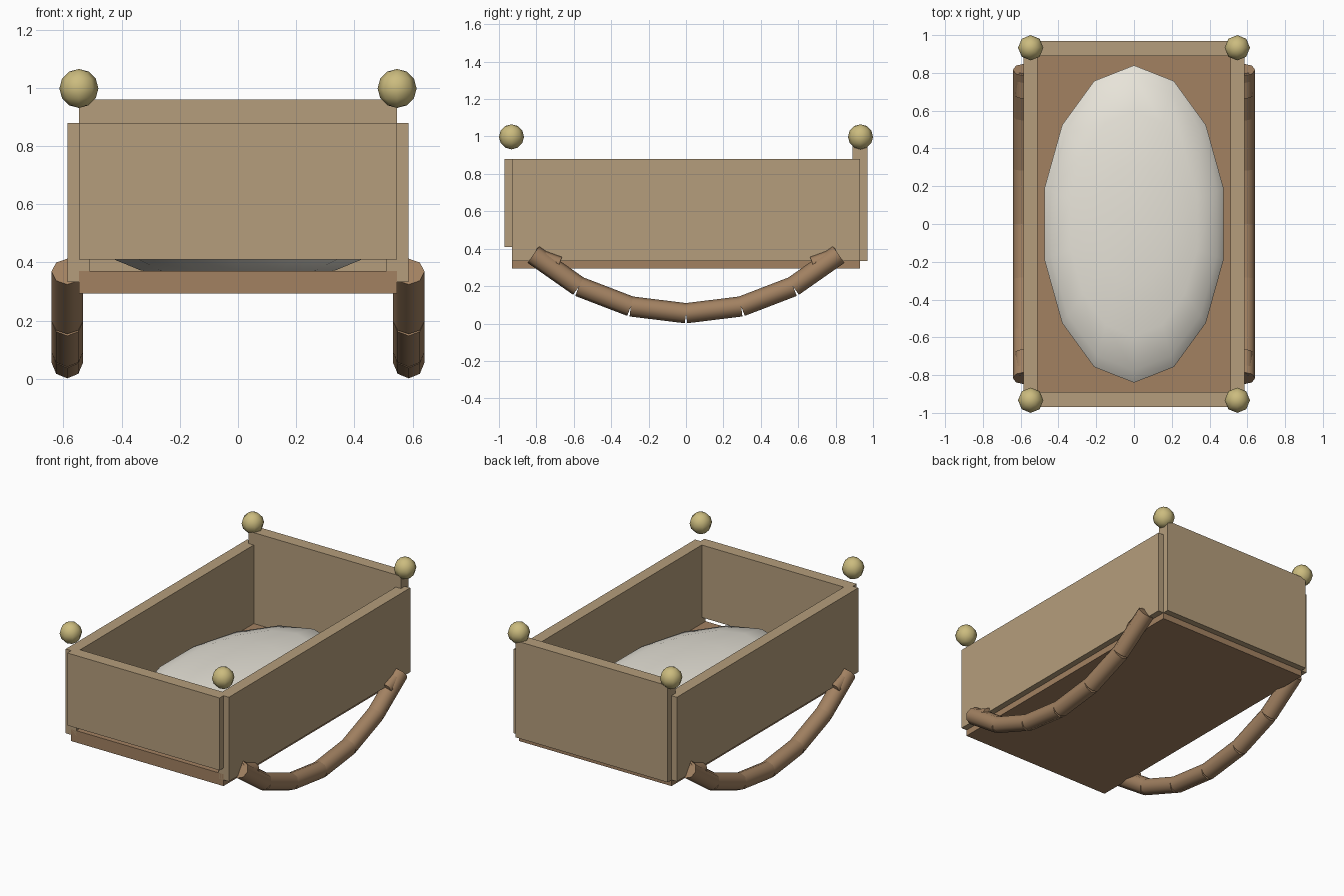
import bpy
import math

if "Cube" in bpy.data.objects:
    bpy.data.objects.remove(bpy.data.objects["Cube"])


def material(name, rgb):
    m = bpy.data.materials.new(name)
    m.diffuse_color = (*rgb, 1)
    m.use_nodes = True
    m.node_tree.nodes["Principled BSDF"].inputs["Base Color"].default_value = m.diffuse_color
    return m


PALE = material("pale_wood", (0.46, 0.34, 0.20))
MID = material("mid_wood", (0.36, 0.22, 0.12))
DARK = material("rocker_wood", (0.36, 0.22, 0.12))
GOLD = material("brass", (0.60, 0.50, 0.21))
CLOTH = material("linen", (0.80, 0.77, 0.69))


def finish(name, mat, smooth=False):
    ob = bpy.context.object
    ob.name = name
    ob.data.materials.append(mat)
    if smooth:
        bpy.ops.object.shade_smooth_by_angle(angle=math.radians(50))
    return ob


def box(name, x, y, z, mat):
    """Box from (min, max) pairs."""
    bpy.ops.mesh.primitive_cube_add(size=1, location=[(a + b) / 2 for a, b in (x, y, z)])
    bpy.context.object.scale = [b - a for a, b in (x, y, z)]
    bpy.ops.object.transform_apply(location=False, rotation=False)
    finish(name, mat)


def ball(name, loc, size, segments, rings, mat):
    bpy.ops.mesh.primitive_uv_sphere_add(segments=segments, ring_count=rings, radius=1, location=loc)
    bpy.context.object.scale = size
    bpy.ops.object.transform_apply(location=False, rotation=False)
    finish(name, mat, True)


def rod(name, x, p, q, radius):
    """Octagonal rod in the plane of constant x, between (y, z) points."""
    dy, dz = q[0] - p[0], q[1] - p[1]
    bpy.ops.mesh.primitive_cylinder_add(
        vertices=8, radius=radius, depth=math.hypot(dy, dz),
        location=(x, (p[0] + q[0]) / 2, (p[1] + q[1]) / 2),
        rotation=(math.atan2(-dy, dz), 0, 0))
    finish(name, DARK, True)


# Base board and end panels (the back is taller)
box("base_board", (-0.547, 0.547), (-0.93, 0.93), (0.293, 0.37), MID)
box("front_panel", (-0.547, 0.547), (-0.97, -0.89), (0.41, 0.88), PALE)
box("back_panel", (-0.547, 0.547), (0.89, 0.97), (0.333, 0.96), PALE)

# Mattress
ball("mattress", (0, 0, 0.465), (0.487, 0.84, 0.13), 14, 8, CLOTH)

# Rocker arc joints
R, STEP, Z0 = 1.22, math.radians(14), 0.055
joints = [(R * math.sin(k * STEP), Z0 + R * (1 - math.cos(k * STEP))) for k in range(-3, 4)]

for s, side in ((-1, "left"), (1, "right")):
    # Side panel
    box(side + "_panel", sorted((s * 0.51, s * 0.586)), (-0.93, 0.93), (0.333, 0.88), PALE)
    # Rocker segments
    for i in range(6):
        rod(f"{side}_rocker_{i + 1}", s * 0.587, joints[i], joints[i + 1], 0.054)
    for e, end in ((-1, "front"), (1, "back")):
        # Short strut at rocker tip, and corner knob
        rod(f"{side}_{end}_strut", s * 0.587, (e * 0.677, 0.318), (e * 0.81, 0.366), 0.04)
        ball(f"{side}_{end}_knob", (s * 0.547, e * 0.933, 0.998), (0.067,) * 3, 8, 6, GOLD)
